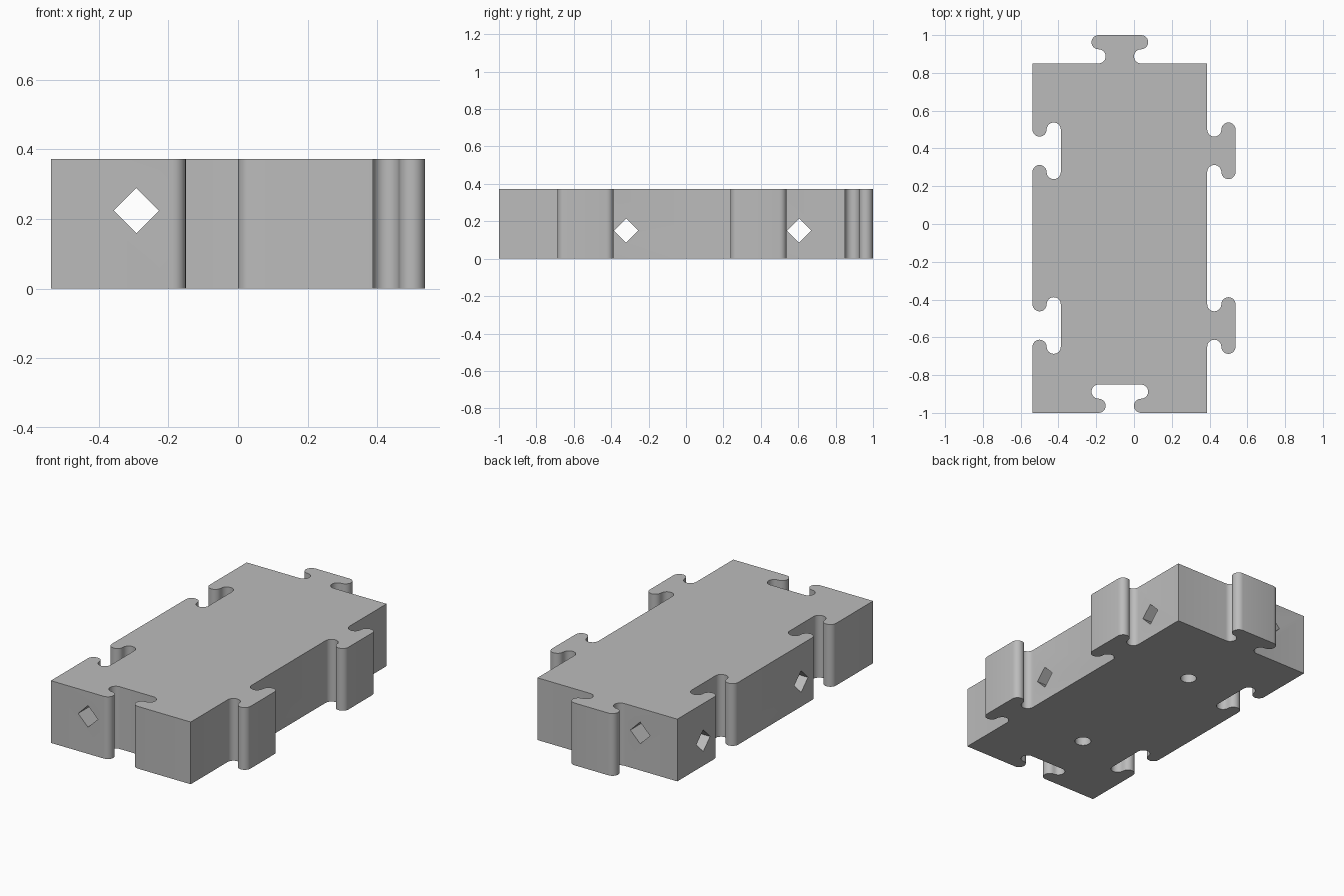
import bpy, bmesh, math
from mathutils import Vector

cube = bpy.data.objects.get("Cube")
if cube:
    bpy.data.objects.remove(cube, do_unlink=True)

HEIGHT = 0.372
R = 0.0375            # radius of every rounding on the interlocking joints
CX = CY = -0.075      # centre of the rectangular body
HX, HY = 0.4625, 0.925
PITCH = HY / 2        # offset of the side joints from the body centre

grey = bpy.data.materials.new("plain_grey")
grey.use_nodes = True
colour = (0.5, 0.5, 0.5, 1)
grey.diffuse_color = colour
grey.node_tree.nodes["Principled BSDF"].inputs["Base Color"].default_value = colour


def joint_profile(steps=12):
    """T-shaped joint as (along, outward) points: narrow neck, rounded head."""
    half = []
    for i in range(steps + 1):
        a = math.pi * (i / steps - 0.5)
        half.append((-3 * R + R * math.cos(a), R + R * math.sin(a)))
    for i in range(1, steps + 1):
        a = math.pi * (1.5 - i / steps)
        half.append((-3 * R + R * math.cos(a), 3 * R + R * math.sin(a)))
    return half + [(-u, w) for u, w in reversed(half)]


def side(corner, direction, joints, sign):
    """Outline of one side: its corner, then joints (+1 tab, -1 socket)."""
    d = Vector(direction)
    out = Vector((d.y, -d.x)) * sign
    points = [Vector(corner)]
    for centre in joints:
        points += [Vector(corner) + d * (centre + u) + out * w
                   for u, w in joint_profile()]
    return points


def prism(name, points, offset):
    """Extrude a flat outline into a closed solid."""
    bm = bmesh.new()
    base = bm.faces.new([bm.verts.new(p) for p in points])
    top = bmesh.ops.extrude_face_region(bm, geom=[base])["geom"]
    bmesh.ops.translate(bm, vec=offset,
                        verts=[v for v in top if isinstance(v, bmesh.types.BMVert)])
    bmesh.ops.recalc_face_normals(bm, faces=bm.faces)
    mesh = bpy.data.meshes.new(name)
    bm.to_mesh(mesh)
    bm.free()
    mesh.materials.append(grey)
    obj = bpy.data.objects.new(name, mesh)
    bpy.context.collection.objects.link(obj)
    return obj


# Interlocking block: sockets on front and -x side, tabs on back and +x side
x0, x1, y0, y1 = CX - HX, CX + HX, CY - HY, CY + HY
pair = (HY - PITCH, HY + PITCH)
outline = (side((x0, y0), (1, 0), (HX,), -1)
           + side((x1, y0), (0, 1), pair, 1)
           + side((x1, y1), (-1, 0), (HX,), 1)
           + side((x0, y1), (0, -1), pair, -1))
block = prism("interlocking_block", [(p.x, p.y, 0) for p in outline], (0, 0, HEIGHT))


def diamond(centre, across, length):
    """Diamond bar running along the given length vector."""
    c, a, up, run = Vector(centre), Vector(across), Vector((0, 0, 0.065)), Vector(length)
    return prism("bore_cutter", [c - run / 2 + v for v in (a, up, -a, -up)], run)


def pin_hole(x, y, radius=0.045, depth=0.19, sides=32):
    """Round blind hole opening on the underside."""
    ring = [(x + radius * math.cos(2 * math.pi * i / sides),
             y + radius * math.sin(2 * math.pi * i / sides), -0.1)
            for i in range(sides)]
    return prism("pin_cutter", ring, (0, 0, depth + 0.1))


# One lengthwise bore, two crosswise bores, two pin holes beneath
cutters = [diamond((-0.292, 0, 0.224), (0.065, 0, 0), (0, 3, 0))]
cutters += [diamond((0, y, 0.15), (0, 0.065, 0), (3, 0, 0)) for y in (-0.32, 0.605)]
cutters += [pin_hole(CX, CY + s * PITCH) for s in (-1, 1)]

bpy.ops.object.select_all(action="DESELECT")
block.select_set(True)
bpy.context.view_layer.objects.active = block
for cutter in cutters:
    cutter.hide_render = True
    mod = block.modifiers.new("bore", "BOOLEAN")
    mod.operation = "DIFFERENCE"
    mod.solver = "EXACT"
    mod.object = cutter
    bpy.ops.object.modifier_apply(modifier=mod.name)
    bpy.data.objects.remove(cutter, do_unlink=True)

bpy.ops.object.shade_smooth_by_angle(angle=math.radians(30))
